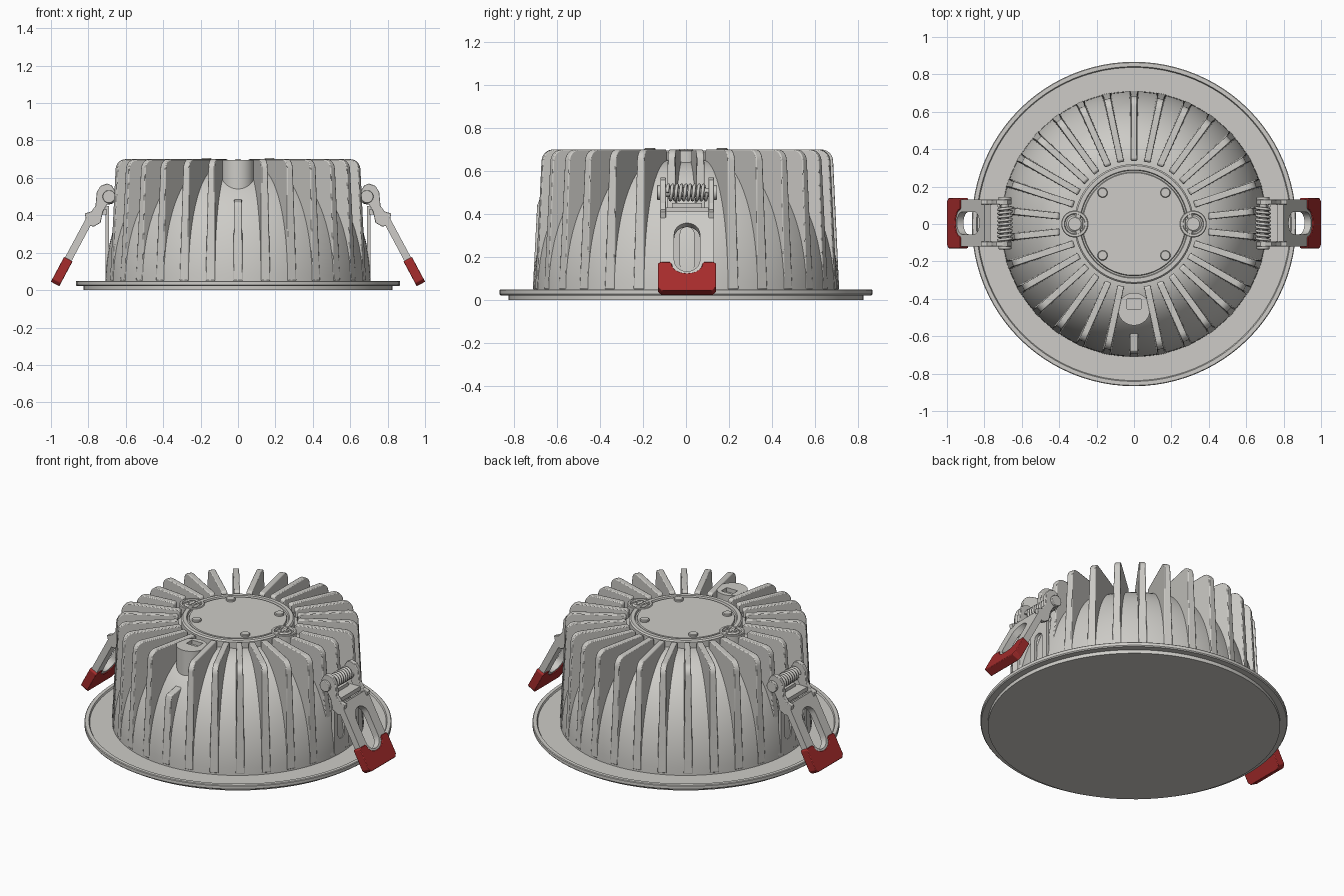
import bpy, bmesh
from math import sin, cos, pi, radians, sqrt
from mathutils import Matrix, Vector

if "Cube" in bpy.data.objects:
    bpy.data.objects.remove(bpy.data.objects["Cube"], do_unlink=True)


def material(name, color):
    m = bpy.data.materials.new(name)
    m.use_nodes = True
    m.diffuse_color = color
    m.node_tree.nodes["Principled BSDF"].inputs["Base Color"].default_value = color
    return m


GREY = material("cast aluminium grey", (0.61, 0.60, 0.57, 1))
RED = material("red rubber", (0.38, 0.025, 0.025, 1))
parts = []


def finish(name, bm, mat, mirror=False, bevel=0):
    bmesh.ops.recalc_face_normals(bm, faces=bm.faces)
    mesh = bpy.data.meshes.new(name)
    bm.to_mesh(mesh)
    bm.free()
    mesh.materials.append(mat)
    ob = bpy.data.objects.new(name, mesh)
    bpy.context.collection.objects.link(ob)
    if bevel:
        b = ob.modifiers.new("Bevel", 'BEVEL')
        b.width, b.segments, b.limit_method = bevel, 2, 'ANGLE'
        b.angle_limit = radians(40)
    if mirror:
        ob.modifiers.new("Mirror", 'MIRROR').use_mirror_merge = False
    parts.append(ob)
    return ob


def lathe(name, profile, center=(0, 0), steps=96, **kw):
    """Spin a (radius, height) profile around a vertical axis."""
    bm = bmesh.new()
    vs = [bm.verts.new((r, 0, z)) for r, z in profile]
    edges = [bm.edges.new(p) for p in zip(vs, vs[1:])]
    bmesh.ops.spin(bm, geom=vs + edges, cent=(0, 0, 0), axis=(0, 0, 1),
                   angle=2 * pi, steps=steps)
    bmesh.ops.remove_doubles(bm, verts=bm.verts, dist=0.0001)
    bmesh.ops.translate(bm, verts=bm.verts, vec=(*center, 0))
    return finish(name, bm, GREY, **kw)


def plate(name, loops, thick, origin, u, v, mat=GREY, **kw):
    """Extrude an outline with optional holes, centred on the plane u, v."""
    u, v = Vector(u), Vector(v)
    n = u.cross(v)
    bm = bmesh.new()
    for loop in loops:
        vs = [bm.verts.new((a, b, -thick / 2)) for a, b in loop]
        for p in zip(vs, vs[1:] + vs[:1]):
            bm.edges.new(p)
    bmesh.ops.triangle_fill(bm, use_beauty=True, use_dissolve=False, edges=bm.edges[:])
    ext = bmesh.ops.extrude_face_region(bm, geom=bm.faces[:])["geom"]
    bmesh.ops.translate(bm, vec=(0, 0, thick),
                        verts=[g for g in ext if isinstance(g, bmesh.types.BMVert)])
    m = Matrix((u, v, n)).transposed().to_4x4()
    m.translation = origin
    bm.transform(m)
    return finish(name, bm, mat, **kw)


def arc(cx, cy, r, a0, a1, n=12):
    return [(cx + r * cos(radians(a0 + (a1 - a0) * i / n)),
             cy + r * sin(radians(a0 + (a1 - a0) * i / n))) for i in range(n + 1)]


def slot(half, low, high):
    return arc(0, high - half, half, 0, 180) + arc(0, low + half, half, 180, 360)


def rod(name, radius, half_len, center, **kw):
    """Cylinder lying along y."""
    bm = bmesh.new()
    bmesh.ops.create_cone(bm, cap_ends=True, segments=32, radius1=radius, radius2=radius,
                          depth=2 * half_len, matrix=Matrix.Translation(center)
                          @ Matrix.Rotation(pi / 2, 4, 'X'))
    return finish(name, bm, GREY, mirror=True, **kw)


# Trim flange with raised lip, and the flat underside disc
lathe("trim_flange", [(0, 0), (0.825, 0), (0.825, 0.022), (0.862, 0.022), (0.867, 0.028),
                      (0.867, 0.046), (0.863, 0.05), (0.842, 0.05), (0.837, 0.04), (0, 0.04)])

# Domed housing with a grooved round cap
dome = [(0.32 + 0.39 * cos(pi / 2 * i / 20), 0.04 + 0.61 * sin(pi / 2 * i / 20))
        for i in range(21)]
cap = [(0.32, 0.688), (0.312, 0.696), (0.29, 0.696), (0.286, 0.684), (0.278, 0.684),
       (0.274, 0.693), (0, 0.693)]
lathe("domed_housing", dome + cap)


# Radial cooling fins, thinner toward the top
def fin(bm, angle, outline):
    turn = Matrix.Rotation(angle, 4, 'Z')
    sides = []
    for s in (-1, 1):
        sides.append([bm.verts.new(turn @ Vector((r, s * (0.027 - 0.014 * z), z)))
                      for r, z in outline])
    a, b = sides
    bm.faces.new(a)
    bm.faces.new(b[::-1])
    for i in range(len(a)):
        bm.faces.new((a[i - 1], b[i - 1], b[i], a[i]))


def fin_outline(inner, outer):
    return ([(inner, 0.05), (0.712, 0.05)] + outer + [(inner + 0.01, 0.7), (inner, 0.69)])


bm = bmesh.new()
full = fin_outline(0.338, arc(0.629, 0.645, 0.055, 3, 90, 6))
beside_clip = fin_outline(0.4, [(0.66, 0.4)] + arc(0.59, 0.645, 0.055, 3, 90, 6))
under_boss = [(0.5, 0.05), (0.712, 0.05), (0.692, 0.44), (0.68, 0.47), (0.5, 0.5)]
for i in range(30):
    deg = 90 + 12 * i
    if deg == 270:
        outline = under_boss
    elif deg % 180 in (6, 174):
        outline = beside_clip
    else:
        outline = full
    fin(bm, radians(deg), outline)
finish("cooling_fins", bm, GREY, bevel=0.005)

# Cable boss with a rectangular pocket
lathe("cable_boss", [(0, 0.45), (0.087, 0.45), (0.087, 0.67), (0, 0.67)], (0, -0.455), 48)
plate("cable_boss_top", [arc(0, 0, 0.087, 0, 352.5, 47),
                         [(-0.038, 0), (0.038, 0), (0.038, 0.055), (-0.038, 0.055)]],
      0.026, (0, -0.455, 0.683), (1, 0, 0), (0, 1, 0))

# Four rivets on the cap
for i, (sx, sy) in enumerate([(1, 1), (1, -1), (-1, 1), (-1, -1)]):
    lathe("cap_rivet_%d" % (i + 1), [(0.027, 0.68), (0.027, 0.702), (0.023, 0.706), (0, 0.706)],
          (0.168 * sx, 0.168 * sy), 24)

# Screws beside the cap, in round seats with cross-shaped drive
lathe("screw_seat", [(0.072, 0.55), (0.072, 0.694), (0.068, 0.698), (0.056, 0.698),
                     (0.052, 0.686), (0, 0.686)], (0.317, 0), 40, mirror=True)
lathe("screw_head", [(0.044, 0.68), (0.044, 0.69), (0.034, 0.698), (0, 0.698)],
      (0.317, 0), 32, mirror=True)
a, b = 0.008, 0.03
cross = [(a, a), (a, b), (-a, b), (-a, a), (-b, a), (-b, -a), (-a, -a), (-a, -b),
         (a, -b), (a, -a), (b, -a), (b, a)]
plate("screw_drive", [cross], 0.006, (0.317, 0, 0.699), (1, 0, 0), (0, 1, 0), mirror=True)

# Spring clips: mounting strap, hinge ears, arm, rubber tip
Y, Z = (0, 1, 0), (0, 0, 1)
MID = 0.005
plate("clip_strap", [[(-0.07, 0.06), (0.07, 0.06), (0.07, 0.45), (-0.07, 0.45)],
                     slot(0.032, 0.13, 0.34)], 0.018, (0.7, MID, 0), Y, Z, mirror=True)
ear = [(0.655, 0.5), (0.66, 0.535), (0.675, 0.56), (0.70, 0.57), (0.735, 0.557),
       (0.755, 0.525), (0.762, 0.45), (0.785, 0.42), (0.82, 0.41), (0.805, 0.345),
       (0.77, 0.34), (0.735, 0.36), (0.722, 0.42), (0.70, 0.458), (0.67, 0.465)]
for name, y in (("front", -0.112), ("back", 0.112)):
    plate("clip_ear_" + name, [ear], 0.026, (0, MID + y, 0), (1, 0, 0), Z,
          mirror=True, bevel=0.003)
plate("clip_rail", [[(-0.1, 0.405), (0.1, 0.405), (0.1, 0.43), (-0.1, 0.43)]], 0.07,
      (0.735, MID, 0), Y, Z, mirror=True)

down = Vector((0.183, 0, -0.342)).normalized()
hinge = (0.795, MID, 0.375)
plate("clip_arm", [[(-0.125, -0.03), (0.125, -0.03), (0.125, 0.36), (-0.125, 0.36)],
                   slot(0.06, 0.03, 0.285)], 0.04, hinge, Y, down, mirror=True)
tip = ([(-0.135, 0.245), (-0.125, 0.238), (-0.08, 0.238)]
       + [(0.07 * cos(radians(t)), 0.25 + 0.047 * sin(radians(t))) for t in range(180, -1, -18)]
       + [(0.08, 0.238), (0.125, 0.238), (0.135, 0.245), (0.135, 0.37), (0.118, 0.388),
          (-0.118, 0.388), (-0.135, 0.37)])
plate("clip_rubber_tip", [tip], 0.051, hinge, Y, down, mat=RED, mirror=True, bevel=0.004)

# Hinge pin and coil spring
rod("hinge_pin", 0.02, 0.13, (0.69, MID, 0.5))
for name, y in (("front", -0.128), ("back", 0.128)):
    rod("hinge_pin_head_" + name, 0.034, 0.012, (0.69, MID + y, 0.5), bevel=0.003)
turns, per_turn = 9, 16
for name, side in (("left", 1), ("right", -1)):
    curve = bpy.data.curves.new("coil_spring_" + name, 'CURVE')
    curve.dimensions = '3D'
    curve.bevel_depth, curve.bevel_resolution = 0.008, 2
    curve.use_fill_caps = True
    sp = curve.splines.new('POLY')
    sp.points.add(turns * per_turn)
    for i, p in enumerate(sp.points):
        t = 2 * pi * i / per_turn
        y = MID - 0.092 + 0.184 * i / (turns * per_turn)
        p.co = (side * (0.69 + 0.034 * cos(t)), y, 0.5 + 0.034 * sin(t), 1)
    sp.use_smooth = True
    curve.materials.append(GREY)
    bpy.context.collection.objects.link(bpy.data.objects.new("coil_spring_" + name, curve))

# Smooth shading with crisp edges
bpy.ops.object.select_all(action='DESELECT')
for ob in parts:
    ob.select_set(True)
bpy.context.view_layer.objects.active = parts[0]
bpy.ops.object.shade_smooth_by_angle(angle=radians(30))
